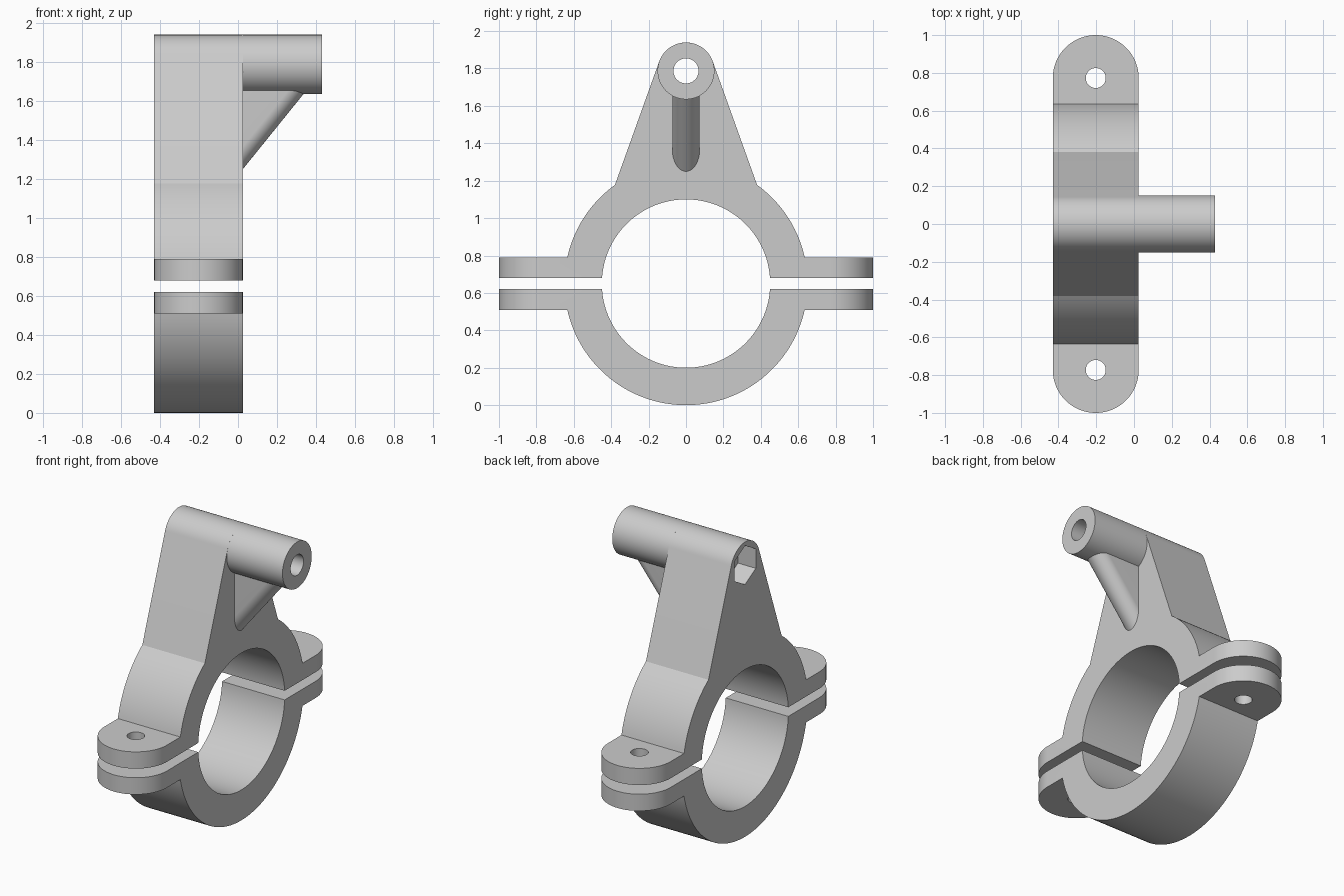
import bpy, bmesh
from math import sin, cos, asin, atan2, pi, sqrt

cube = bpy.data.objects.get("Cube")
if cube:
    bpy.data.objects.remove(cube, do_unlink=True)

grey = bpy.data.materials.new("plain grey")
grey.use_nodes = True
colour = (0.6, 0.6, 0.6, 1)
grey.diffuse_color = colour
grey.node_tree.nodes["Principled BSDF"].inputs["Base Color"].default_value = colour

# Main dimensions
BACK, FACE, TIP = -0.43, 0.025, 0.43
MID, HALF = (BACK + FACE) / 2, (FACE - BACK) / 2
RING_Z, OUTER, BORE = 0.65, 0.65, 0.45
GAP, FLANGE = 0.03, 0.14
TUBE_Z, TUBE_R, PIN_R = 1.787, 0.152, 0.067
EAR_Y = 1 - HALF


def arc(cx, cy, r, start, end, n=64):
    """Points along an arc, both ends included."""
    return [(cx + r * cos(start + (end - start) * i / n),
             cy + r * sin(start + (end - start) * i / n)) for i in range(n + 1)]


def circle(cx, cy, r, n=64, turn=0):
    return arc(cx, cy, r, turn, turn + 2 * pi, n)[:-1]


def finish(name, bm):
    bmesh.ops.recalc_face_normals(bm, faces=bm.faces)
    mesh = bpy.data.meshes.new(name)
    bm.to_mesh(mesh)
    bm.free()
    mesh.materials.append(grey)
    obj = bpy.data.objects.new(name, mesh)
    bpy.context.collection.objects.link(obj)
    return obj


def prism(name, points, axis, low, high):
    """Extrude a closed outline along x (points are y, z) or z (points are x, y)."""
    bm = bmesh.new()
    place = (lambda p, t: (t, *p)) if axis == "x" else (lambda p, t: (*p, t))
    face = bm.faces.new([bm.verts.new(place(p, low)) for p in points])
    new = bmesh.ops.extrude_face_region(bm, geom=[face])["geom"]
    offset = (high - low, 0, 0) if axis == "x" else (0, 0, high - low)
    bmesh.ops.translate(bm, vec=offset,
                        verts=[g for g in new if isinstance(g, bmesh.types.BMVert)])
    return finish(name, bm)


def activate(obj):
    bpy.ops.object.select_all(action="DESELECT")
    bpy.context.view_layer.objects.active = obj
    obj.select_set(True)


def cut(obj, cutter, operation="DIFFERENCE"):
    mod = obj.modifiers.new("cut", "BOOLEAN")
    mod.operation, mod.solver, mod.object = operation, "EXACT", cutter
    activate(obj)
    bpy.ops.object.modifier_apply(modifier=mod.name)


# Clamp outlines, seen from the side
inner_a, outer_a = asin(GAP / BORE), asin(FLANGE / OUTER)
arm_a, tangent_a = atan2(0.527, 0.38), atan2(0.335, 0.942)
ear_tip = 1.1


def ears(side):
    return [(side * ear_tip, RING_Z + GAP), (side * ear_tip, RING_Z + FLANGE)]


bore_arc = arc(0, RING_Z, BORE, inner_a, pi - inner_a)
upper = (bore_arc + ears(-1)
         + arc(0, RING_Z, OUTER, pi - outer_a, pi - arm_a, 24)
         + arc(0, TUBE_Z, TUBE_R, pi - tangent_a, tangent_a, 32)
         + arc(0, RING_Z, OUTER, arm_a, outer_a, 24) + ears(1)[::-1])
lower = bore_arc + ears(-1) + arc(0, RING_Z, OUTER, pi - outer_a, outer_a) + ears(1)[::-1]
lower = [(y, 2 * RING_Z - z) for y, z in lower]

upper_clamp = prism("upper_clamp", upper, "x", BACK - 0.1, FACE + 0.1)
lower_clamp = prism("lower_clamp", lower, "x", BACK - 0.1, FACE + 0.1)
pivot_tube = prism("pivot_tube", circle(0, TUBE_Z, TUBE_R), "x", FACE - 0.005, TIP)

# Cutters: rounded plan shape, bolt holes, pin hole and nut pocket
plan = prism("plan_cutter", arc(MID, EAR_Y, HALF, 0, pi, 40)
             + arc(MID, -EAR_Y, HALF, pi, 2 * pi, 40), "z", -1, 3)
bolts = [prism("bolt_cutter", circle(MID, s * EAR_Y, 0.053, 40), "z", 0.3, 1)
         for s in (-1, 1)]
pin = prism("pin_cutter", circle(0, TUBE_Z, PIN_R, 48), "x", -1, 1)
nut = prism("nut_cutter", circle(0, TUBE_Z, 0.128, 6, pi / 2), "x", -1, BACK + 0.13)

for clamp in (upper_clamp, lower_clamp):
    cut(clamp, plan, "INTERSECT")
    for bolt in bolts:
        cut(clamp, bolt)
cut(upper_clamp, pin)
cut(upper_clamp, nut)
cut(pivot_tube, pin)
for cutter in [plan, pin, nut] + bolts:
    bpy.data.objects.remove(cutter, do_unlink=True)

# Gusset with a rounded sloping edge under the tube
RIB, SLOPE, TOP = 0.073, 1.238, 1.7
bm = bmesh.new()
for i in range(33):
    y = -RIB * cos(pi * i / 32)
    low = 1.25 + RIB * sqrt(1 + SLOPE ** 2) * (1 - sin(pi * i / 32))
    for point in ((0, y, low - FACE * SLOPE), (FACE + (TOP - low) / SLOPE, y, TOP),
                  (0, y, TOP)):
        bm.verts.new(point)
hull = bmesh.ops.convex_hull(bm, input=bm.verts)
spare = {g for g in hull["geom_interior"] + hull["geom_unused"]
         if isinstance(g, bmesh.types.BMVert)}
bmesh.ops.delete(bm, geom=list(spare), context="VERTS")
gusset = finish("gusset", bm)

for part in (upper_clamp, lower_clamp, pivot_tube, gusset):
    activate(part)
    bpy.ops.object.shade_smooth_by_angle(angle=pi / 6)
